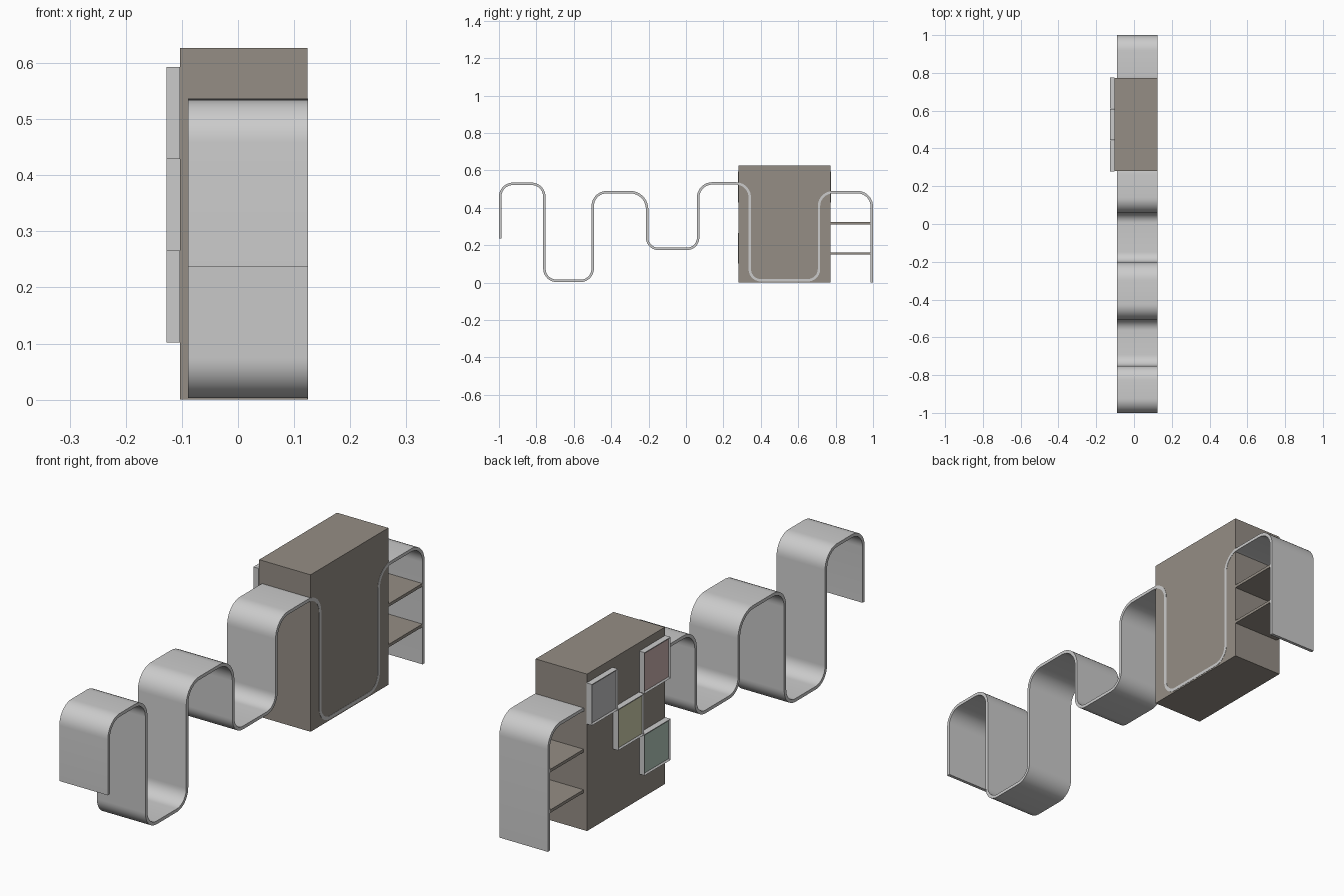
import bpy
import bmesh
from math import cos, sin, pi
from mathutils import Vector

cube = bpy.data.objects.get("Cube")
if cube:
    bpy.data.objects.remove(cube, do_unlink=True)


def material(name, rgb):
    mat = bpy.data.materials.new(name)
    mat.use_nodes = True
    colour = (*rgb, 1.0)
    mat.diffuse_color = colour
    bsdf = next(n for n in mat.node_tree.nodes if n.type == "BSDF_PRINCIPLED")
    bsdf.inputs["Base Color"].default_value = colour
    return mat


GREY = material("light_grey", (0.60, 0.60, 0.60))
TAUPE = material("taupe", (0.30, 0.27, 0.235))
SLATE = material("soft_slate", (0.53, 0.53, 0.55))
ROSE = material("dusty_rose", (0.59, 0.43, 0.42))
OLIVE = material("pale_olive", (0.62, 0.61, 0.41))
SAGE = material("sage_green", (0.44, 0.58, 0.50))


def add_object(name, bm, *mats):
    bmesh.ops.recalc_face_normals(bm, faces=bm.faces)
    mesh = bpy.data.meshes.new(name)
    bm.to_mesh(mesh)
    bm.free()
    obj = bpy.data.objects.new(name, mesh)
    bpy.context.collection.objects.link(obj)
    for mat in mats:
        mesh.materials.append(mat)
    return obj


def box_bmesh(low, high):
    low, high = Vector(low), Vector(high)
    bm = bmesh.new()
    bmesh.ops.create_cube(bm, size=1)
    bmesh.ops.scale(bm, vec=high - low, verts=bm.verts)
    bmesh.ops.translate(bm, vec=(low + high) / 2, verts=bm.verts)
    return bm


def rounded_path(points, segments=10):
    """Round each corner (y, z, radius) of a right-angled path."""
    path = []
    for i, (y, z, radius) in enumerate(points):
        corner = Vector((y, z))
        if radius == 0:
            path.append(corner)
            continue
        a = (Vector(points[i - 1][:2]) - corner).normalized() * radius
        b = (Vector(points[i + 1][:2]) - corner).normalized() * radius
        for s in range(segments + 1):
            t = pi / 2 * s / segments
            path.append(corner + a * (1 - sin(t)) + b * (1 - cos(t)))
    return path


# Continuous folded ribbon: uprights and the level reached after each one
uprights = [-0.994, -0.757, -0.499, -0.208, 0.065, 0.341, 0.711, 0.993]
levels = [0.528, 0.009, 0.483, 0.180, 0.530, 0.012, 0.483]
radii = [0.07, 0.065, 0.075, 0.06, 0.075, 0.06, 0.075]
corners = [(uprights[0], 0.236, 0)]
for i, level in enumerate(levels):
    end_radius = 0.09 if i == 2 else radii[i]
    corners += [(uprights[i], level, radii[i]),
                (uprights[i + 1], level, end_radius)]
corners.append((uprights[-1], 0, 0))

bm = bmesh.new()
rows = [[bm.verts.new((x, p.x, p.y)) for x in (-0.089, 0.125)]
        for p in rounded_path(corners)]
for r, s in zip(rows, rows[1:]):
    bm.faces.new((r[0], r[1], s[1], s[0]))
ribbon = add_object("folded_ribbon", bm, GREY)
solid = ribbon.modifiers.new("thickness", "SOLIDIFY")
solid.thickness = 0.013
solid.offset = 0
bpy.context.view_layer.objects.active = ribbon
ribbon.select_set(True)
bpy.ops.object.modifier_apply(modifier=solid.name)
bpy.ops.object.shade_smooth_by_angle()
ribbon.select_set(False)

# Cabinet block
add_object("cabinet", box_bmesh((-0.103, 0.281, 0), (0.124, 0.772, 0.627)), TAUPE)

# Shelves between the cabinet and the end upright
for name, z in (("lower_shelf", 0.155), ("upper_shelf", 0.317)):
    add_object(name, box_bmesh((-0.088, 0.77, z - 0.006), (0.124, 0.988, z + 0.006)), TAUPE)

# Square framed panels with a recessed coloured face
SIDE = 0.164
panels = [("slate_panel", 0.611, 0.429, SLATE), ("rose_panel", 0.278, 0.429, ROSE),
          ("olive_panel", 0.445, 0.266, OLIVE), ("sage_panel", 0.278, 0.102, SAGE)]
for name, y, z, mat in panels:
    bm = box_bmesh((-0.127, y, z), (-0.103, y + SIDE, z + SIDE))
    face = min(bm.faces, key=lambda f: f.calc_center_median().x)
    bmesh.ops.inset_region(bm, faces=[face], thickness=0.009)
    bmesh.ops.translate(bm, vec=(0.005, 0, 0), verts=face.verts)
    face.material_index = 1
    add_object(name, bm, GREY, mat)
